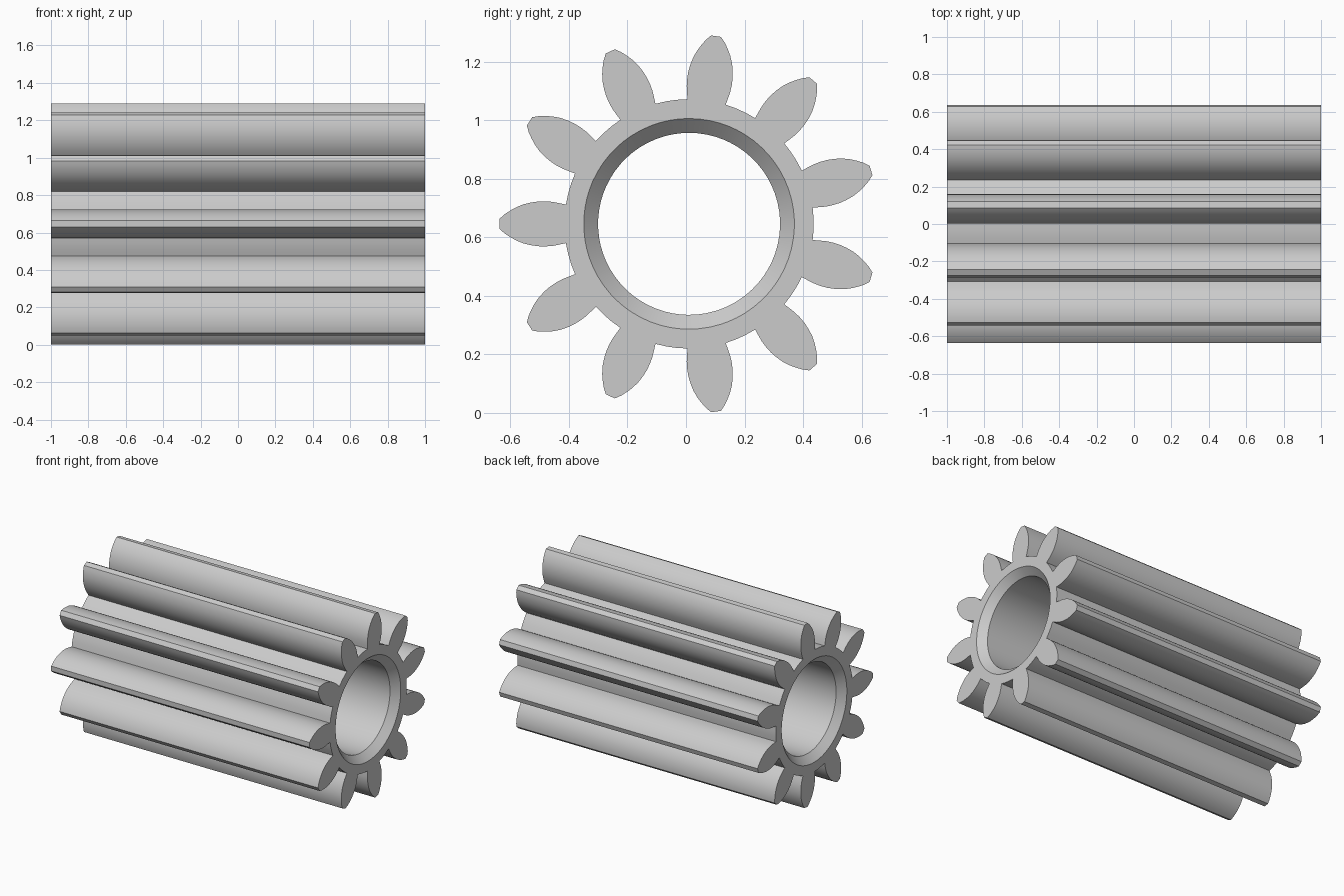
import bpy
import bmesh
from math import cos, sin, radians, tau
from mathutils import Vector

cube = bpy.data.objects.get("Cube")
if cube:
    bpy.data.objects.remove(cube, do_unlink=True)

TEETH = 11
HALF_LENGTH = 1.0
AXIS_Y, AXIS_Z = 0.0105, 0.646
ROOT_R, RIM_R, BORE_R = 0.426, 0.36, 0.311
CHAMFER = 0.049
PITCH = tau / TEETH
ROOT_HALF = radians(8.9)

# Half tooth outline: distance from the axis, half width
FLANK = [(0.44, 0.070), (0.465, 0.075), (0.49, 0.077), (0.515, 0.0765),
         (0.54, 0.073), (0.565, 0.067), (0.59, 0.057), (0.61, 0.046),
         (0.63, 0.033), (0.648, 0.017)]


def grey_material():
    mat = bpy.data.materials.new("steel_grey")
    colour = (0.6, 0.6, 0.6, 1.0)
    mat.use_nodes = True
    mat.diffuse_color = colour
    mat.node_tree.nodes["Principled BSDF"].inputs["Base Color"].default_value = colour
    return mat


def section_point(x, angle, along, across=0.0):
    """Point at a distance along and across a spoke of the gear."""
    return Vector((x, AXIS_Y + along * cos(angle) - across * sin(angle),
                   AXIS_Z + along * sin(angle) + across * cos(angle)))


# Ring angles: three steps under each tooth, three across each gap
angles = []
for t in range(TEETH):
    centre = radians(180) + t * PITCH
    angles += [centre - ROOT_HALF + 2 * ROOT_HALF * i / 3 for i in range(3)]
    gap = PITCH - 2 * ROOT_HALF
    angles += [centre + ROOT_HALF + gap * i / 3 for i in range(3)]
count = len(angles)

bm = bmesh.new()


def ring(x, radius):
    return [bm.verts.new(section_point(x, a, radius)) for a in angles]


# Hollow body: root surface, end faces, chamfers and bore
L = HALF_LENGTH
rings = [ring(-L, ROOT_R), ring(L, ROOT_R), ring(L, RIM_R),
         ring(L - CHAMFER, BORE_R), ring(CHAMFER - L, BORE_R), ring(-L, RIM_R)]
for k, a in enumerate(rings):
    b = rings[(k + 1) % len(rings)]
    for i in range(count):
        if k == 0 and i % 6 < 3:
            continue  # covered by a tooth
        j = (i + 1) % count
        bm.faces.new((a[i], a[j], b[j], b[i]))

# Teeth: flanks and flat tip swept along the axis, closed at both ends
for t in range(TEETH):
    centre = radians(180) + t * PITCH
    outline = [(r, -w) for r, w in FLANK] + [(r, w) for r, w in reversed(FLANK)]
    ends = []
    for x, base in ((-L, rings[0]), (L, rings[1])):
        root = [base[(t * 6 + i) % count] for i in range(4)]
        tooth = [bm.verts.new(section_point(x, centre, r, w)) for r, w in outline]
        ends.append([root[0]] + tooth + [root[3]])
        bm.faces.new(ends[-1] + [root[2], root[1]])
    a, b = ends
    for i in range(len(a) - 1):
        bm.faces.new((a[i], a[i + 1], b[i + 1], b[i]))

bmesh.ops.recalc_face_normals(bm, faces=bm.faces)
mesh = bpy.data.meshes.new("pinion_gear")
bm.to_mesh(mesh)
bm.free()
mesh.materials.append(grey_material())

gear = bpy.data.objects.new("pinion_gear", mesh)
bpy.context.collection.objects.link(gear)
bpy.ops.object.select_all(action='DESELECT')
gear.select_set(True)
bpy.context.view_layer.objects.active = gear
bpy.ops.object.shade_smooth_by_angle(angle=radians(25))
